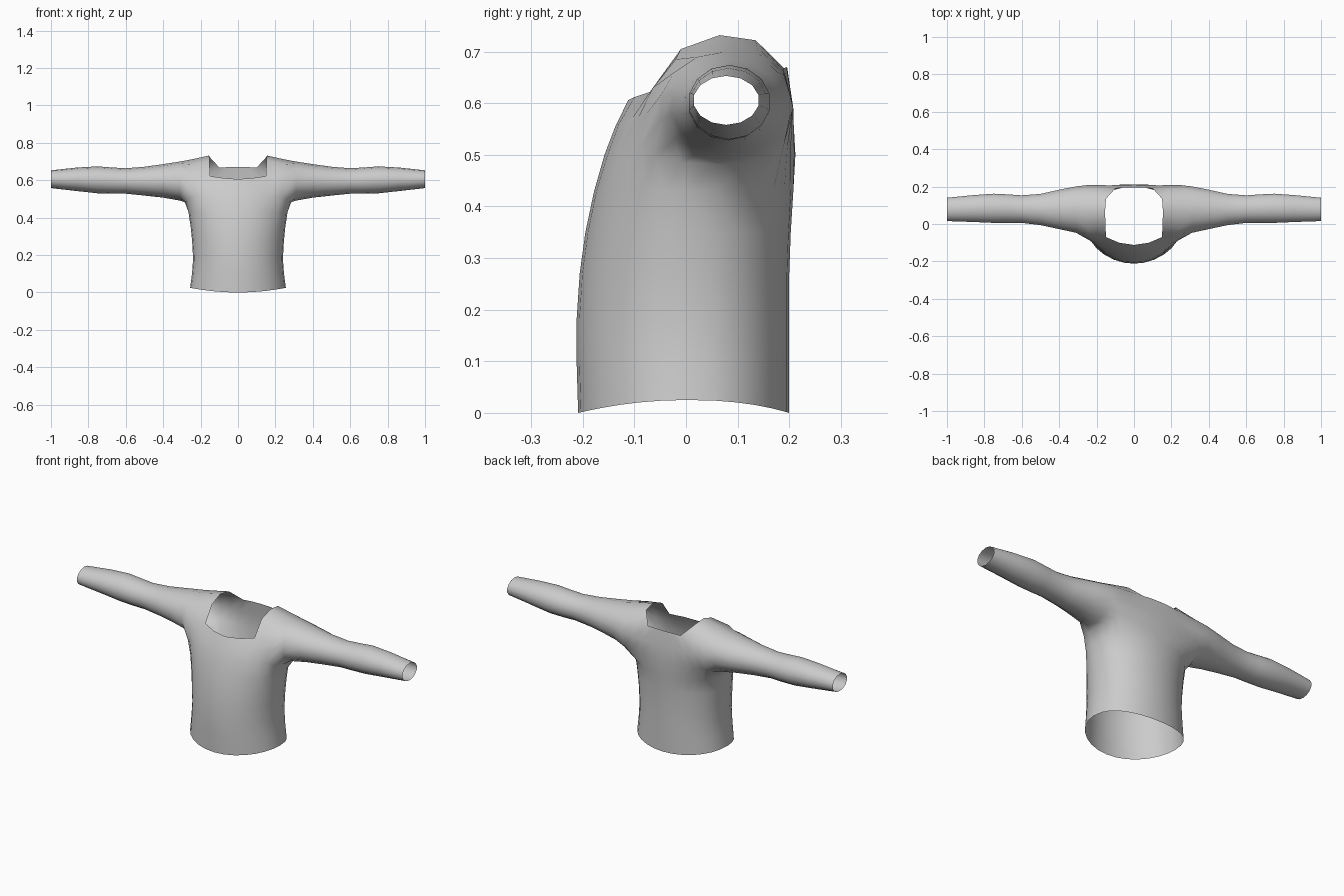
import bpy
import bmesh
from math import sin, cos, pi
from mathutils import Vector

default_cube = bpy.data.objects.get("Cube")
if default_cube:
    bpy.data.objects.remove(default_cube, do_unlink=True)

# Plain grey cloth
cloth = bpy.data.materials.new("grey cloth")
cloth.use_nodes = True
grey = (0.6, 0.6, 0.6, 1)
cloth.diffuse_color = grey
cloth.node_tree.nodes["Principled BSDF"].inputs["Base Color"].default_value = grey

bm = bmesh.new()


def add_points(points):
    """Create one row of vertices."""
    return [bm.verts.new(point) for point in points]


def bridge(first, second, closed=False):
    """Join two rows of equal length with quads."""
    count = len(first)
    for i in range(count if closed else count - 1):
        k = (i + 1) % count
        bm.faces.new((first[i], first[k], second[k], second[i]))


# Front and back panels beside the neck opening, bottom front to bottom back
centre_front = add_points([(0, -.158, .5), (0, -.137, .555), (0, -.112, .606)])
centre_back = add_points([(0, .196, .67), (0, .207, .59), (0, .212, .5)])
inner_front = add_points([(.075, -.152, .5), (.075, -.13, .56), (.08, -.1, .612)])
inner_back = add_points([(.05, .195, .67), (.065, .208, .59), (.075, .21, .505)])

# Strips running over the shoulder: at the neck edge and at the armhole
neck_path = [Vector(p) for p in (
    (.15, -.132, .51), (.15, -.105, .57), (.15, -.07, .622),
    (.152, -.01, .705), (.155, .065, .732), (.15, .135, .722),
    (.1, .19, .668), (.13, .207, .59), (.15, .203, .51))]
armhole_path = [Vector(p) for p in (
    (.237, -.088, .515), (.24, -.08, .575), (.245, -.064, .63),
    (.25, -.02, .685), (.25, .065, .711), (.25, .14, .698),
    (.25, .19, .655), (.25, .208, .59), (.245, .19, .52))]
neck_edge = add_points(neck_path)
shoulder = add_points([a.lerp(b, .5) for a, b in zip(neck_path, armhole_path)])
armhole = add_points(armhole_path)

bridge(centre_front, inner_front)
bridge(inner_front, neck_edge[:3])
bridge(centre_back, inner_back)
bridge(inner_back, neck_edge[-3:])
bridge(neck_edge, shoulder)
bridge(shoulder, armhole)

# Underarm curve closing the bottom of the armhole
underarm = add_points([(.264, -.062, .495), (.278, -.01, .486), (.284, .055, .482),
                       (.281, .115, .485), (.267, .162, .498)])

# Torso, from the underarm down to the hem
columns = [centre_front, inner_front, neck_edge, shoulder, armhole]
back_columns = [armhole, shoulder, neck_edge, inner_back, centre_back]
upper = [c[0] for c in columns] + underarm + [c[-1] for c in back_columns]
steps = len(upper) - 1
# height, half width, front depth, back depth
torso_profile = [(.43, .265, .178, .208), (.35, .253, .195, .203),
                 (.27, .245, .206, .2), (.18, .24, .212, .2),
                 (.1, .246, .212, .2), (0, .256, .209, .2)]
for height, width, front, back in torso_profile:
    row = []
    for i in range(steps + 1):
        angle = pi * i / steps
        side, ahead = sin(angle), cos(angle)
        # Slightly squarer back, and a hem that rises at the sides
        depth = -front * ahead if ahead > 0 else back * abs(ahead) ** .85
        lift = .025 * side ** 2 if height == 0 else 0
        row.append((width * side if 0 < i < steps else 0, depth, height + lift))
    row = add_points(row)
    bridge(upper, row)
    upper = row

# Sleeve, from the armhole out to the cuff
ring = armhole + underarm[::-1]
sides = len(ring)
# distance out, front, back, bottom, top
sleeve_profile = [(.31, -.05, .204, .491, .7), (.4, -.03, .186, .507, .686),
                  (.5, -.008, .163, .518, .672), (.6, .004, .155, .528, .664),
                  (.67, .004, .16, .528, .668), (.75, .004, .164, .53, .674),
                  (.86, .009, .156, .542, .668), (1, .014, .142, .558, .653)]
for x, front, back, bottom, top in sleeve_profile:
    row = []
    for i in range(sides):
        angle = 2 * pi * (i - 4) / sides
        y = (front + back) / 2 + (back - front) / 2 * sin(angle)
        z = (bottom + top) / 2 + (top - bottom) / 2 * cos(angle)
        row.append((x, y, z))
    row = add_points(row)
    bridge(ring, row, closed=True)
    ring = row

# Make every face point outward, judged from the hem
bmesh.ops.recalc_face_normals(bm, faces=bm.faces)
bm.faces.ensure_lookup_table()
hem_front = min(bm.faces, key=lambda f: f.calc_center_median().z)
centre = hem_front.calc_center_median()
if hem_front.normal.dot(Vector((centre.x, centre.y, 0))) < 0:
    bmesh.ops.reverse_faces(bm, faces=bm.faces)

mesh = bpy.data.meshes.new("sweater")
bm.to_mesh(mesh)
bm.free()
mesh.materials.append(cloth)
sweater = bpy.data.objects.new("sweater", mesh)
bpy.context.collection.objects.link(sweater)

# Mirror the half across the middle
mirror = sweater.modifiers.new("mirror", "MIRROR")
mirror.use_clip = True
mirror.merge_threshold = .001

for face in mesh.polygons:
    face.use_smooth = True
